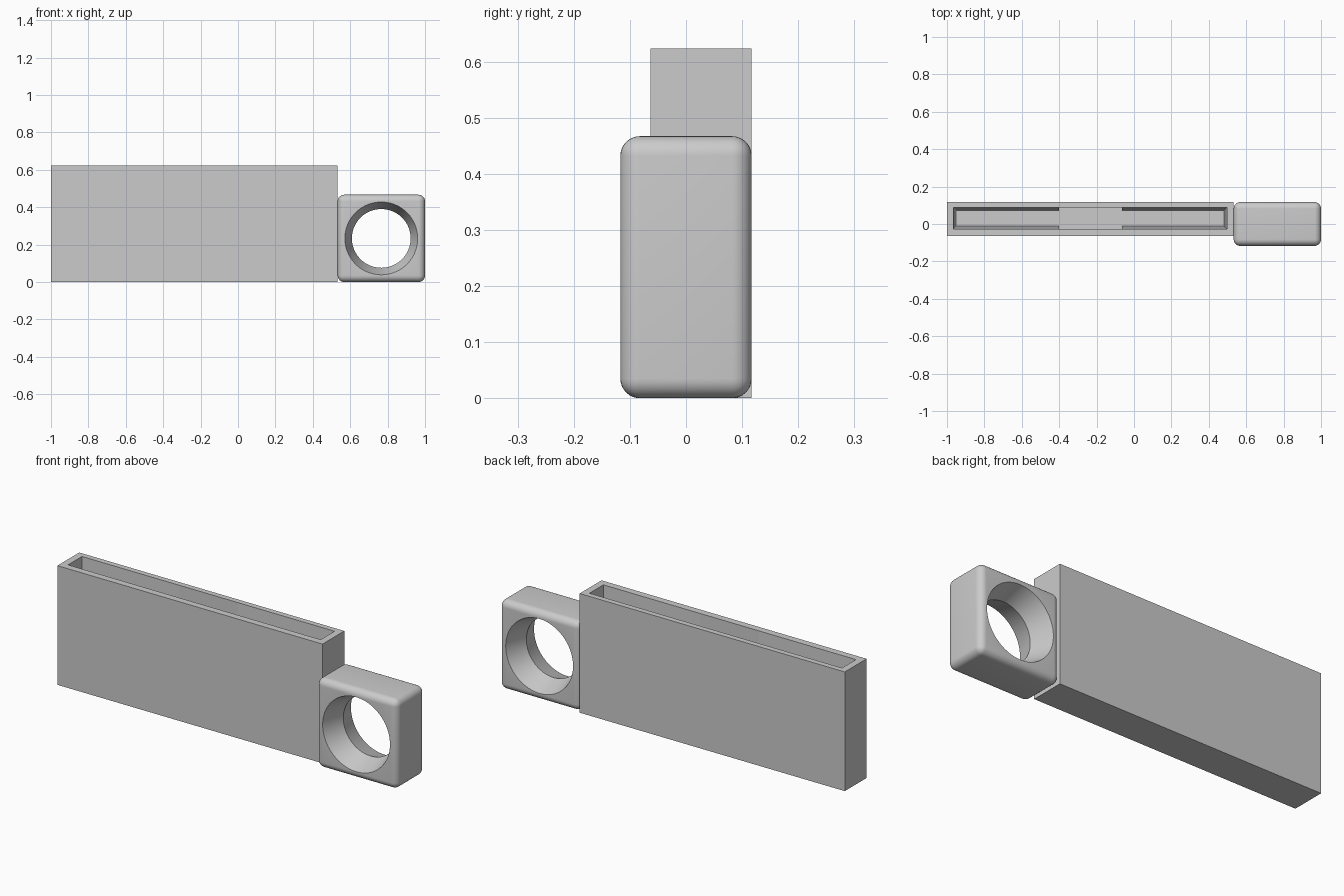
import bpy
import bmesh
import math
from mathutils import Vector, Matrix

cube = bpy.data.objects.get("Cube")
if cube:
    bpy.data.objects.remove(cube, do_unlink=True)

grey = bpy.data.materials.new("light grey")
grey.use_nodes = True
tone = (0.6, 0.6, 0.6, 1)
grey.diffuse_color = tone
grey.node_tree.nodes["Principled BSDF"].inputs["Base Color"].default_value = tone


def add_object(name, bm):
    bmesh.ops.recalc_face_normals(bm, faces=bm.faces)
    mesh = bpy.data.meshes.new(name)
    bm.to_mesh(mesh)
    bm.free()
    mesh.materials.append(grey)
    obj = bpy.data.objects.new(name, mesh)
    bpy.context.collection.objects.link(obj)
    return obj


def block(name, low, high, inset=0):
    """Box between two corners; inset narrows its bottom on every side."""
    low, high = Vector(low), Vector(high)
    bm = bmesh.new()
    bmesh.ops.create_cube(bm, size=1)
    for v in bm.verts:
        at_bottom = v.co.z < 0
        signs = Vector((math.copysign(1, v.co.x), math.copysign(1, v.co.y), 0))
        v.co = (low + high) / 2 + v.co * (high - low)
        if at_bottom:
            v.co -= signs * inset
    return add_object(name, bm)


def cut(target, cutter):
    cutter.hide_render = True
    mod = target.modifiers.new("cut", 'BOOLEAN')
    mod.operation = 'DIFFERENCE'
    mod.solver = 'EXACT'
    mod.object = cutter


def apply_modifiers(obj, helpers):
    bpy.context.view_layer.update()
    graph = bpy.context.evaluated_depsgraph_get()
    mesh = bpy.data.meshes.new_from_object(obj.evaluated_get(graph))
    obj.modifiers.clear()
    obj.data = mesh
    for h in helpers:
        bpy.data.objects.remove(h, do_unlink=True)


# Open-topped case: drafted pocket with a straight-walled middle bay
case = block("case", (-1, -0.063, 0), (0.533, 0.117, 0.623))
pocket = block("pocket_cutter", (-0.964, -0.027, 0.036), (0.497, 0.088, 0.624), 0.015)
bay = block("bay_cutter", (-0.4, -0.027, 0.036), (-0.065, 0.088, 0.63))
cut(case, pocket)
cut(case, bay)
apply_modifiers(case, [pocket, bay])

# Rounded ring block beside the case
ring = block("ring_block", (0.533, -0.117, 0), (1, 0.117, 0.467))
bevel = ring.modifiers.new("round", 'BEVEL')
bevel.width = 0.035
bevel.segments = 8

# Hourglass hole: two cones meeting at the throat
bm = bmesh.new()
loops = []
for y, r in ((-0.118, 0.195), (0, 0.157), (0.118, 0.195)):
    loop = bmesh.ops.create_circle(
        bm, segments=96, radius=r, cap_ends=y != 0,
        matrix=Matrix.Translation((0.766, y, 0.2335)) @ Matrix.Rotation(math.pi / 2, 4, 'X'))
    loops.append(loop["verts"])
for a, b in zip(loops, loops[1:]):
    for i in range(len(a)):
        j = (i + 1) % len(a)
        bm.faces.new((a[i], a[j], b[j], b[i]))
hole = add_object("hole_cutter", bm)
cut(ring, hole)
apply_modifiers(ring, [hole])

# Smooth the rounded edges and cones, keep creases sharp
bpy.ops.object.select_all(action='DESELECT')
ring.select_set(True)
bpy.context.view_layer.objects.active = ring
bpy.ops.object.shade_smooth_by_angle(angle=math.radians(15))
